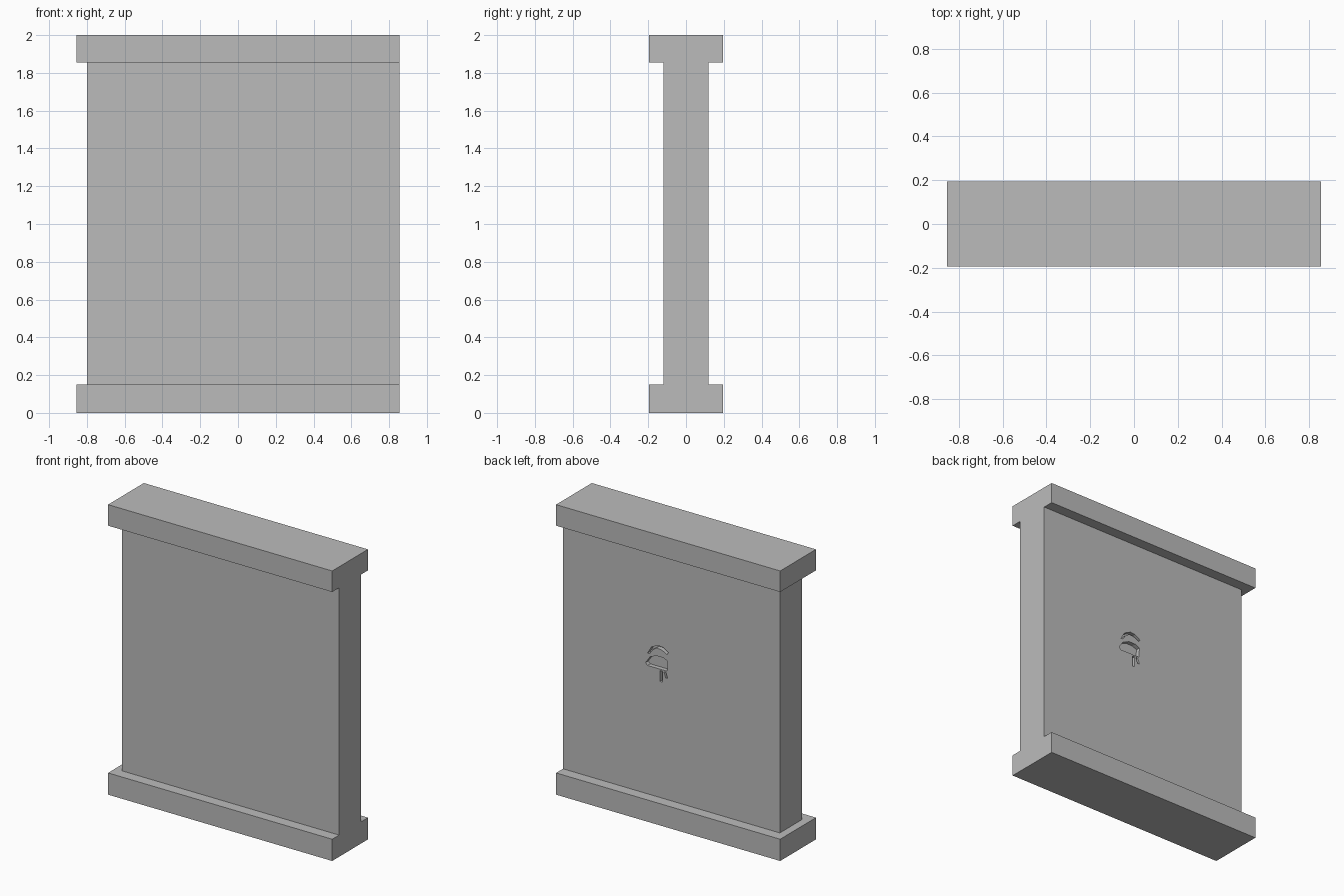
import bpy
import bmesh
from mathutils import Vector

cube = bpy.data.objects.get("Cube")
if cube:
    bpy.data.objects.remove(cube, do_unlink=True)

HALF_X, CAP_Y, WALL_Y = 0.855, 0.195, 0.12
LOW, HIGH, TOP = 0.15, 1.855, 2.0
DEPTH = 0.03

grey = bpy.data.materials.new("plain_grey")
grey.use_nodes = True
grey.diffuse_color = (0.5, 0.5, 0.5, 1)
grey.node_tree.nodes["Principled BSDF"].inputs["Base Color"].default_value = (0.5, 0.5, 0.5, 1)


def prism(name, points, push):
    """Extrude a flat outline along a vector."""
    bm = bmesh.new()
    face = bm.faces.new([bm.verts.new(p) for p in points])
    result = bmesh.ops.extrude_face_region(bm, geom=[face])
    moved = [v for v in result["geom"] if isinstance(v, bmesh.types.BMVert)]
    bmesh.ops.translate(bm, verts=moved, vec=Vector(push))
    # Drop a leftover start cap, then close both ends cleanly
    bmesh.ops.holes_fill(bm, edges=[e for e in bm.edges if e.is_boundary])
    bmesh.ops.recalc_face_normals(bm, faces=bm.faces)
    mesh = bpy.data.meshes.new(name)
    bm.to_mesh(mesh)
    bm.free()
    mesh.materials.append(grey)
    obj = bpy.data.objects.new(name, mesh)
    bpy.context.collection.objects.link(obj)
    return obj


def carve(target, name, points, push):
    """Cut a prism out of the target and remove the cutter."""
    cutter = prism(name, points, push)
    cutter.hide_render = True
    mod = target.modifiers.new(name, "BOOLEAN")
    mod.operation = "DIFFERENCE"
    mod.solver = "EXACT"
    mod.object = cutter
    bpy.context.view_layer.objects.active = target
    bpy.ops.object.modifier_apply(modifier=mod.name)
    bpy.data.objects.remove(cutter, do_unlink=True)


# Wall with wide base and cap, as one I-shaped section
half = [(CAP_Y, 0), (CAP_Y, LOW), (WALL_Y, LOW), (WALL_Y, HIGH), (CAP_Y, HIGH), (CAP_Y, TOP)]
section = half + [(-y, z) for y, z in reversed(half)]
wall = prism("wall_panel", [(-HALF_X, y, z) for y, z in section], (2 * HALF_X, 0, 0))

# Wall is set back at one end only
carve(wall, "end_setback",
      [(-1, -0.3, LOW), (-0.8, -0.3, LOW), (-0.8, -0.3, HIGH), (-1, -0.3, HIGH)],
      (0, 0.6, 0))

# Small recesses in the back face
recesses = {
    "arc_groove": [(0.21, 1.12), (0.18, 1.17), (0.13, 1.195), (0.09, 1.19), (0.05, 1.165),
                   (0.06, 1.15), (0.1, 1.17), (0.14, 1.175), (0.17, 1.155), (0.195, 1.12)],
    "dome_recess": [(0.225, 1.05), (0.19, 1.1), (0.14, 1.12), (0.09, 1.12), (0.055, 1.105),
                    (0.06, 1.035), (0.21, 1.035)],
    "stem_groove": [(0.115, 1.025), (0.095, 1.025), (0.095, 0.95), (0.115, 0.95)],
    "short_groove": [(0.085, 1.025), (0.07, 1.025), (0.055, 0.985), (0.07, 0.985)],
}
for name, outline in recesses.items():
    carve(wall, name, [(x, WALL_Y - DEPTH, z) for x, z in outline], (0, 2 * DEPTH, 0))
